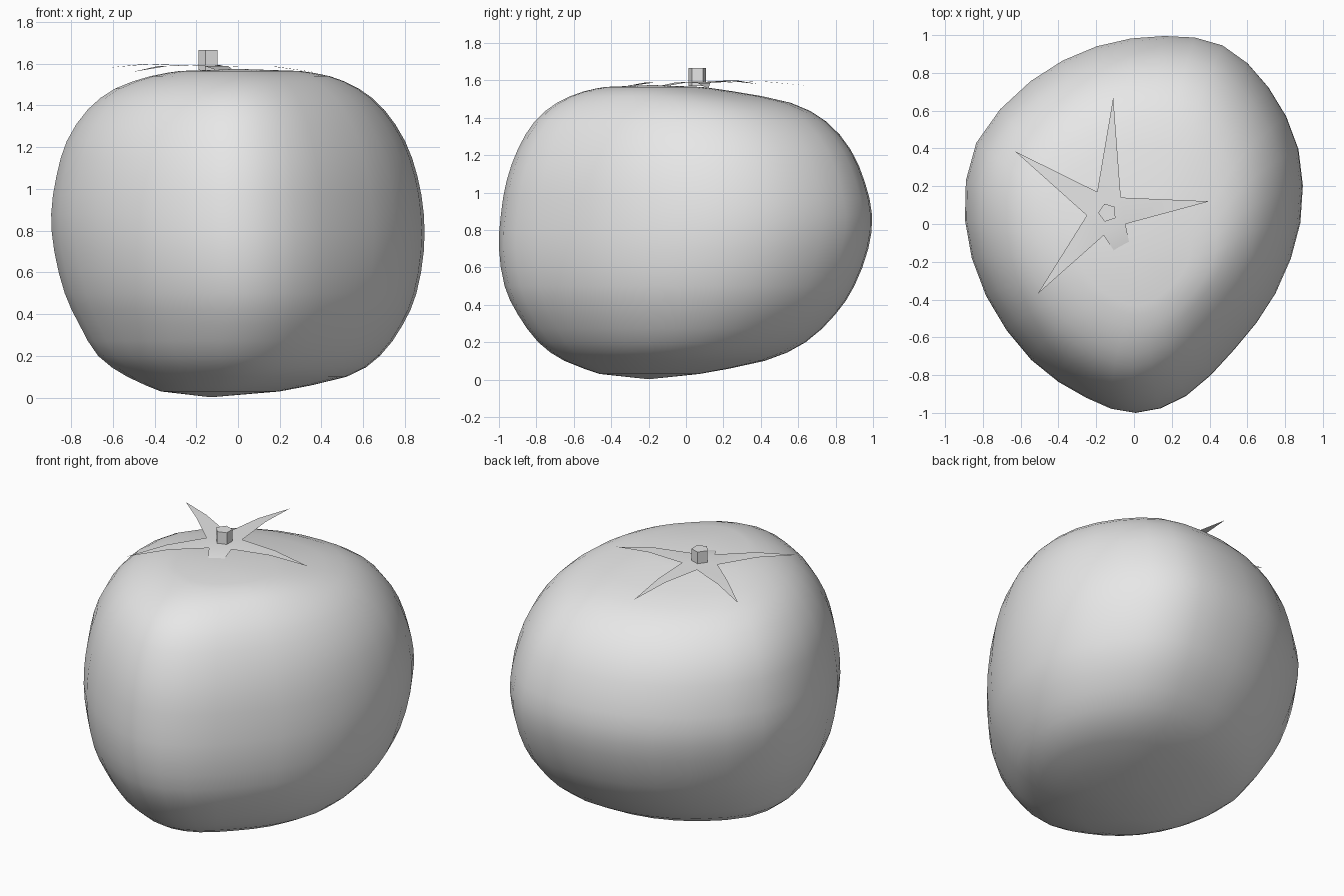
import bpy
import bmesh
from math import cos, sin, tau
from mathutils import Vector

cube = bpy.data.objects.get("Cube")
if cube:
    bpy.data.objects.remove(cube, do_unlink=True)

grey = bpy.data.materials.new("plain grey")
grey.use_nodes = True
grey.diffuse_color = (0.8, 0.8, 0.8, 1)
grey.node_tree.nodes["Principled BSDF"].inputs["Base Color"].default_value = grey.diffuse_color


def make_object(name, bm, smooth):
    """Turn a bmesh into a named, shaded object."""
    mesh = bpy.data.meshes.new(name)
    bm.to_mesh(mesh)
    bm.free()
    mesh.materials.append(grey)
    for face in mesh.polygons:
        face.use_smooth = smooth
    obj = bpy.data.objects.new(name, mesh)
    bpy.context.collection.objects.link(obj)
    return obj


def refine(points, closed):
    """Add a Catmull-Rom midpoint between neighbouring points."""
    pts = [Vector(p) for p in points]
    count = len(pts)

    def at(i):
        return pts[i % count] if closed else pts[max(0, min(count - 1, i))]

    result = []
    for i in range(count):
        result.append(at(i))
        if closed or i < count - 1:
            result.append((9 * (at(i) + at(i + 1)) - at(i - 1) - at(i + 2)) / 16)
    return result


# Fruit body: one lopsided outline, fitted to the width and depth at each height
outline = refine([
    (0, -1), (.27, -.91), (.53, -.66), (.75, -.36), (.88, .01), (.87, .4),
    (.71, .73), (.47, .95), (.16, 1), (-.2, .945), (-.55, .76), (-.84, .43),
    (-.9, .02), (-.79, -.38), (-.55, -.72), (-.26, -.92)], True)
x_low = min(p.x for p in outline)
x_span = max(p.x for p in outline) - x_low
y_low = min(p.y for p in outline)
y_span = max(p.y for p in outline) - y_low

# Each level: height, left edge, right edge, front edge, back edge
levels = [
    (.03, -.37, .2, -.46, .07), (.1, -.53, .52, -.65, .42),
    (.2, -.67, .68, -.79, .64), (.35, -.76, .79, -.9, .8),
    (.5, -.83, .855, -.97, .9), (.7, -.88, .89, -1, .975),
    (.88, -.895, .89, -.99, .995), (1.06, -.87, .86, -.96, .955),
    (1.23, -.82, .8, -.9, .88), (1.38, -.72, .7, -.81, .75),
    (1.48, -.59, .58, -.69, .56), (1.54, -.42, .44, -.55, .26),
    (1.565, -.28, .3, -.43, .08)]

bm = bmesh.new()
rings = []
for z, x0, x1, y0, y1 in refine(levels, False):
    rings.append([bm.verts.new((x0 + (p.x - x_low) / x_span * (x1 - x0),
                                y0 + (p.y - y_low) / y_span * (y1 - y0), z))
                  for p in outline])
sides = len(outline)
for low, high in zip(rings, rings[1:]):
    for i in range(sides):
        j = (i + 1) % sides
        bm.faces.new((low[i], low[j], high[j], high[i]))
base = bm.verts.new((-.13, -.2, .002))
crown = bm.verts.new((0, -.18, 1.575))
for i in range(sides):
    j = (i + 1) % sides
    bm.faces.new((base, rings[0][j], rings[0][i]))
    bm.faces.new((crown, rings[-1][i], rings[-1][j]))
make_object("fruit_body", bm, True)

# Leafy star: five thin pointed sepals around the stem
centre = Vector((-.14, .06, 1.595))
tips = [(.4, .12, 1.555), (-.11, .67, 1.57), (-.63, .385, 1.58),
        (-.51, -.37, 1.56), (.02, -.33, 1.5)]
valleys = [(-.045, 0), (-.07, .14), (-.195, .17), (-.25, .045), (-.16, -.06)]
bm = bmesh.new()
hub = bm.verts.new(centre)
inner = [bm.verts.new((x, y, 1.588)) for x, y in valleys]
for i, tip in enumerate(tips):
    a, b = inner[i], inner[(i + 1) % len(inner)]
    end = bm.verts.new(tip)
    lift = Vector((0, 0, .015))
    mid_a = bm.verts.new(a.co.lerp(end.co, .5) + lift)
    mid_b = bm.verts.new(b.co.lerp(end.co, .5) + lift)
    bm.faces.new((hub, a, b))
    bm.faces.new((a, mid_a, mid_b, b))
    bm.faces.new((mid_a, end, mid_b))
make_object("leafy_star", bm, True)

# Stem: short five-sided stub
bm = bmesh.new()
bottom, top = [[bm.verts.new((centre.x + .05 * cos(tau * k / 5 + 1.9),
                              centre.y + .05 * sin(tau * k / 5 + 1.9), z))
                for k in range(5)] for z in (1.57, 1.665)]
for k in range(5):
    n = (k + 1) % 5
    bm.faces.new((bottom[k], bottom[n], top[n], top[k]))
bm.faces.new(top)
bm.faces.new(bottom[::-1])
make_object("stem", bm, False)
